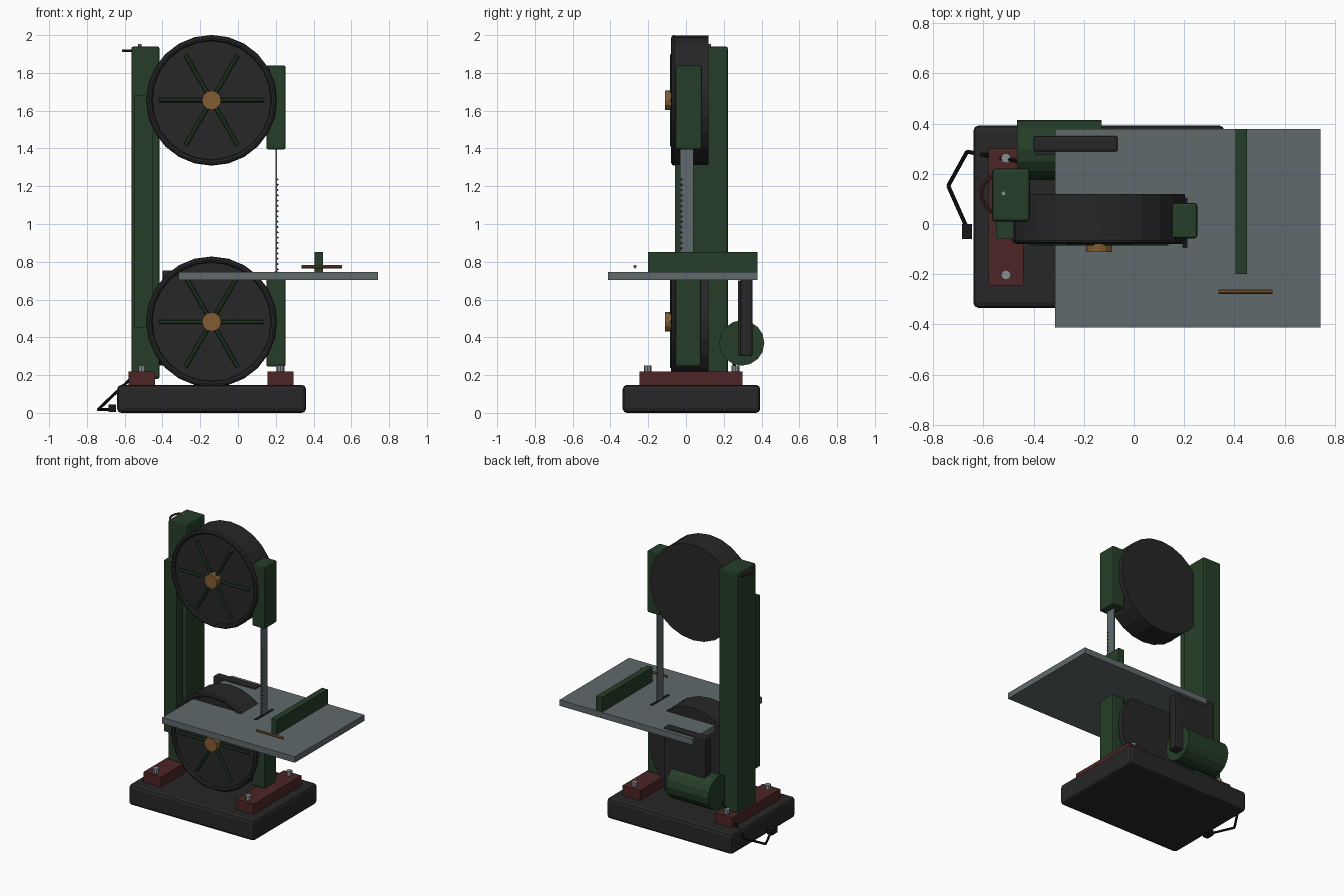
import bpy, bmesh, math
from mathutils import Vector, Matrix

if "Cube" in bpy.data.objects:
    bpy.data.objects.remove(bpy.data.objects["Cube"])


def mat(name, rgb):
    m = bpy.data.materials.new(name)
    m.diffuse_color = (*rgb, 1)
    m.use_nodes = True
    m.node_tree.nodes["Principled BSDF"].inputs["Base Color"].default_value = m.diffuse_color
    return m


DARK = mat("charcoal", (0.02, 0.02, 0.021))
BLACK = mat("black_rubber", (0.008, 0.008, 0.008))
GREEN = mat("dark_green", (0.019, 0.048, 0.021))
STEEL = mat("table_steel", (0.118, 0.143, 0.147))
BOLT = mat("bright_steel", (0.25, 0.28, 0.29))
BRASS = mat("brass", (0.22, 0.107, 0.032))
RED = mat("dark_red", (0.075, 0.018, 0.019))


def finish(name, bm, m):
    bmesh.ops.recalc_face_normals(bm, faces=bm.faces)
    me = bpy.data.meshes.new(name)
    bm.to_mesh(me)
    bm.free()
    me.materials.append(m)
    ob = bpy.data.objects.new(name, me)
    bpy.context.collection.objects.link(ob)
    return ob


def box(name, x, y, z, m, bevel=0):
    """Box from (min, max) ranges, optionally chamfered."""
    bm = bmesh.new()
    size = [r[1] - r[0] for r in (x, y, z)]
    mid = [(r[0] + r[1]) / 2 for r in (x, y, z)]
    bmesh.ops.create_cube(bm, size=1, matrix=Matrix.Translation(mid) @ Matrix.Diagonal((*size, 1)))
    if bevel:
        bmesh.ops.bevel(bm, geom=bm.edges[:], offset=bevel, segments=2, affect='EDGES', profile=0.5)
    return finish(name, bm, m)


def rod(name, a, b, r, m, sides=12, r2=None):
    """Cylinder or cone between two points."""
    a, b = Vector(a), Vector(b)
    rot = (b - a).to_track_quat('Z', 'Y').to_matrix().to_4x4()
    bm = bmesh.new()
    bmesh.ops.create_cone(bm, cap_ends=True, segments=sides, radius1=r,
                          radius2=r if r2 is None else r2, depth=(b - a).length,
                          matrix=Matrix.Translation((a + b) / 2) @ rot)
    return finish(name, bm, m)


def torus(name, c, R, r, axis, m, n=24, k=8):
    bm = bmesh.new()
    rot = Vector(axis).to_track_quat('Z', 'Y')
    rings = []
    for i in range(n):
        t = 2 * math.pi * i / n
        ring = []
        for j in range(k):
            p = 2 * math.pi * j / k
            d = R + r * math.cos(p)
            ring.append(bm.verts.new(Vector(c) + rot @ Vector((d * math.cos(t), d * math.sin(t), r * math.sin(p)))))
        rings.append(ring)
    for i in range(n):
        A, B = rings[i], rings[(i + 1) % n]
        for j in range(k):
            bm.faces.new((A[j], B[j], B[(j + 1) % k], A[(j + 1) % k]))
    return finish(name, bm, m)


# base, feet and bolts
box("base", (-0.64, 0.36), (-0.335, 0.393), (0, 0.148), DARK, 0.022)
for side, x in (("left", -0.51), ("right", 0.225)):
    box(f"foot_{side}", (x - 0.07, x + 0.07), (-0.245, 0.3), (0.145, 0.22), RED)
    for i, y in enumerate((-0.203, 0.262)):
        rod(f"foot_bolt_{side}_{i}", (x, y, 0.21), (x, y, 0.252), 0.02, BOLT, 8)

# column with front spine, top screw and pull handle
box("column", (-0.565, -0.415), (0.01, 0.222), (0.18, 1.94), GREEN, 0.012)
box("column_spine", (-0.55, -0.45), (-0.057, 0.03), (0.45, 1.68), GREEN)
rod("column_screw", (-0.52, 0.122, 1.93), (-0.52, 0.122, 1.953), 0.01, BOLT, 8)
torus("lifting_handle", (-0.53, 0.12, 1.918), 0.078, 0.007, (0, 0, 1), RED)

# wheels: drum, front rim, spokes and hub
CX = -0.14
for name, cz in (("upper", 1.655), ("lower", 0.482)):
    rod(f"{name}_wheel", (CX, -0.06, cz), (CX, 0.12, cz), 0.343, DARK, 24)
    torus(f"{name}_rim", (CX, -0.063, cz), 0.33, 0.016, (0, 1, 0), DARK)
    for i in range(3):
        a = math.radians(60 * i)
        d = Vector((math.cos(a), 0, math.sin(a))) * 0.277
        c = Vector((CX, -0.075, cz))
        rod(f"{name}_spoke_{i}", c - d, c + d, 0.011, GREEN, 8)
    rod(f"{name}_hub", (CX, -0.112, cz), (CX, -0.05, cz), 0.051, BRASS, 12)

# blade guards, blade and teeth
box("upper_blade_guard", (0.15, 0.252), (-0.057, 0.084), (1.395, 1.84), GREEN, 0.01)
box("lower_blade_guard", (0.15, 0.252), (-0.057, 0.08), (0.245, 0.71), GREEN, 0.01)
box("blade", (0.199, 0.206), (-0.031, 0.04), (0.5, 1.5), STEEL)
for i in range(18):
    z = 0.76 + i * 0.028
    rod(f"tooth_{i}", (0.203, -0.024, z), (0.217, -0.024, z), 0.009, STEEL, 4, 0)

# table, slot, rip fence and fence lock bar
box("table", (-0.315, 0.742), (-0.413, 0.378), (0.703, 0.746), STEEL)
box("table_slot", (0.194, 0.214), (-0.095, 0.105), (0.74, 0.749), BLACK)
box("rip_fence", (0.405, 0.45), (-0.2, 0.378), (0.744, 0.851), GREEN)
rod("fence_lock_bar", (0.337, -0.27, 0.774), (0.551, -0.27, 0.774), 0.009, BRASS, 10)

# motor and belt guard
rod("motor", (-0.467, 0.295, 0.37), (-0.13, 0.295, 0.37), 0.12, GREEN, 16)
box("belt_guard", (-0.4, -0.065), (0.288, 0.351), (0.3, 0.755), DARK, 0.008)
box("belt_guard_inner", (-0.39, -0.075), (0.275, 0.3), (0.305, 0.7), DARK)

# power cord and plug
cord = [(-0.46, 0.25, 0.28), (-0.665, 0.288, 0.09), (-0.74, 0.152, 0.018), (-0.668, -0.01, 0.018)]
for i in range(3):
    rod(f"power_cord_{i}", cord[i], cord[i + 1], 0.008, BLACK, 8)
box("plug", (-0.685, -0.645), (-0.06, 0), (0.006, 0.045), BLACK)
